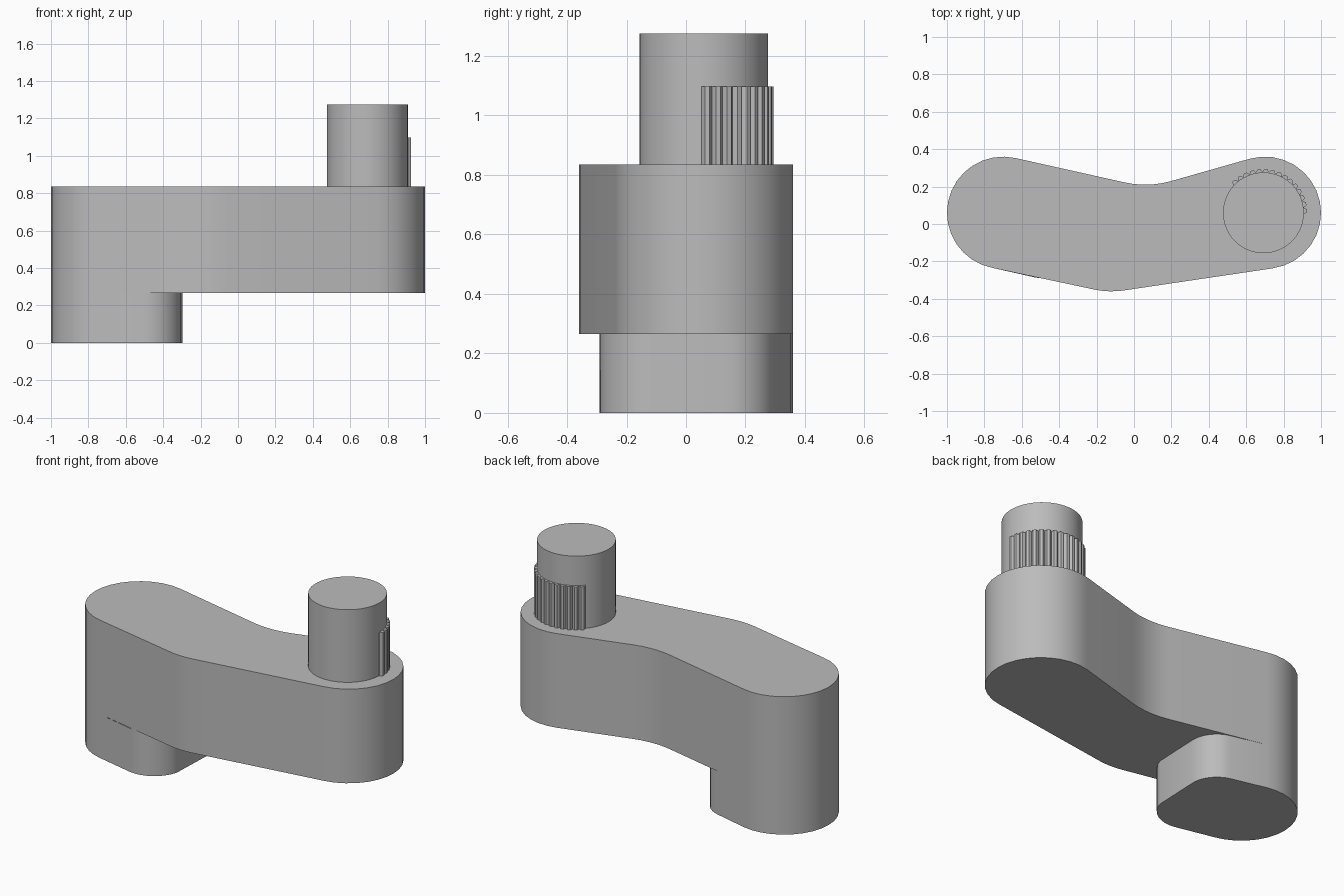
import bpy, bmesh
from math import cos, sin, radians

cube = bpy.data.objects.get("Cube")
if cube:
    bpy.data.objects.remove(cube, do_unlink=True)

grey = bpy.data.materials.new("plain grey")
grey.use_nodes = True
colour = (0.5, 0.5, 0.5, 1)
grey.diffuse_color = colour
grey.node_tree.nodes["Principled BSDF"].inputs["Base Color"].default_value = colour


def arc(cx, cy, r, a0, a1, steps):
    angles = [radians(a0 + (a1 - a0) * i / steps) for i in range(steps + 1)]
    return [(cx + r * cos(a), cy + r * sin(a)) for a in angles]


def prism(name, outline, z0, z1, top=True, smooth=True):
    """Extrude a flat outline between two heights."""
    bm = bmesh.new()
    low = [bm.verts.new((x, y, z0)) for x, y in outline]
    high = [bm.verts.new((x, y, z1)) for x, y in outline]
    n = len(outline)
    for i in range(n):
        j = (i + 1) % n
        bm.faces.new((low[i], low[j], high[j], high[i]))
    bm.faces.new(low[::-1])
    if top:
        bm.faces.new(high)
    bmesh.ops.recalc_face_normals(bm, faces=bm.faces)
    mesh = bpy.data.meshes.new(name)
    bm.to_mesh(mesh)
    bm.free()
    mesh.materials.append(grey)
    obj = bpy.data.objects.new(name, mesh)
    bpy.context.collection.objects.link(obj)
    if smooth:
        bpy.ops.object.select_all(action="DESELECT")
        obj.select_set(True)
        bpy.context.view_layer.objects.active = obj
        bpy.ops.object.shade_smooth_by_angle(angle=radians(30))
    return obj


END_R, MID_Y = 0.3, 0.06
FOOT_TOP, ARM_TOP = 0.265, 0.835

# Bent arm with two round ends
left_end = arc(-0.7, MID_Y, END_R, 77, 259, 16)
front_bend = arc(-0.12, 0.09, 0.45, 259, 278, 4)
right_end = arc(0.7, MID_Y, END_R, -82, 105.5, 16)
back_bend = arc(0.06, 0.71, 0.5, 285.5, 257, 5)
prism("arm", left_end + front_bend + right_end + back_bend, FOOT_TOP, ARM_TOP)

# Foot flush with the left end of the arm, closed by rounded corners
front_corner = arc(-0.49, -0.1, 0.19, 259, 345, 8)
back_corner = arc(-0.46, 0.14, 0.165, -5, 77, 8)
prism("foot", left_end + front_corner + back_corner, 0, FOOT_TOP, top=False)

# Round post
POST_X, POST_R = 0.692, 0.216
prism("post", arc(POST_X, MID_Y, POST_R, 0, 354, 59), ARM_TOP, 1.275)

# Ribbed grip band around the back of the post
TEETH, START, END = 15, -2, 138
step = (END - START) / TEETH
band = arc(POST_X, MID_Y, POST_R - 0.02, END, START, TEETH)
for i in range(TEETH):
    a = START + i * step
    for offset, r in ((0, 0.002), (0.3, 0.018), (0.7, 0.018), (1, 0.002)):
        band += arc(POST_X, MID_Y, POST_R + r, a + offset * step, 0, 1)[:1]
prism("grip_ribs", band, ARM_TOP, 1.097, smooth=False)
